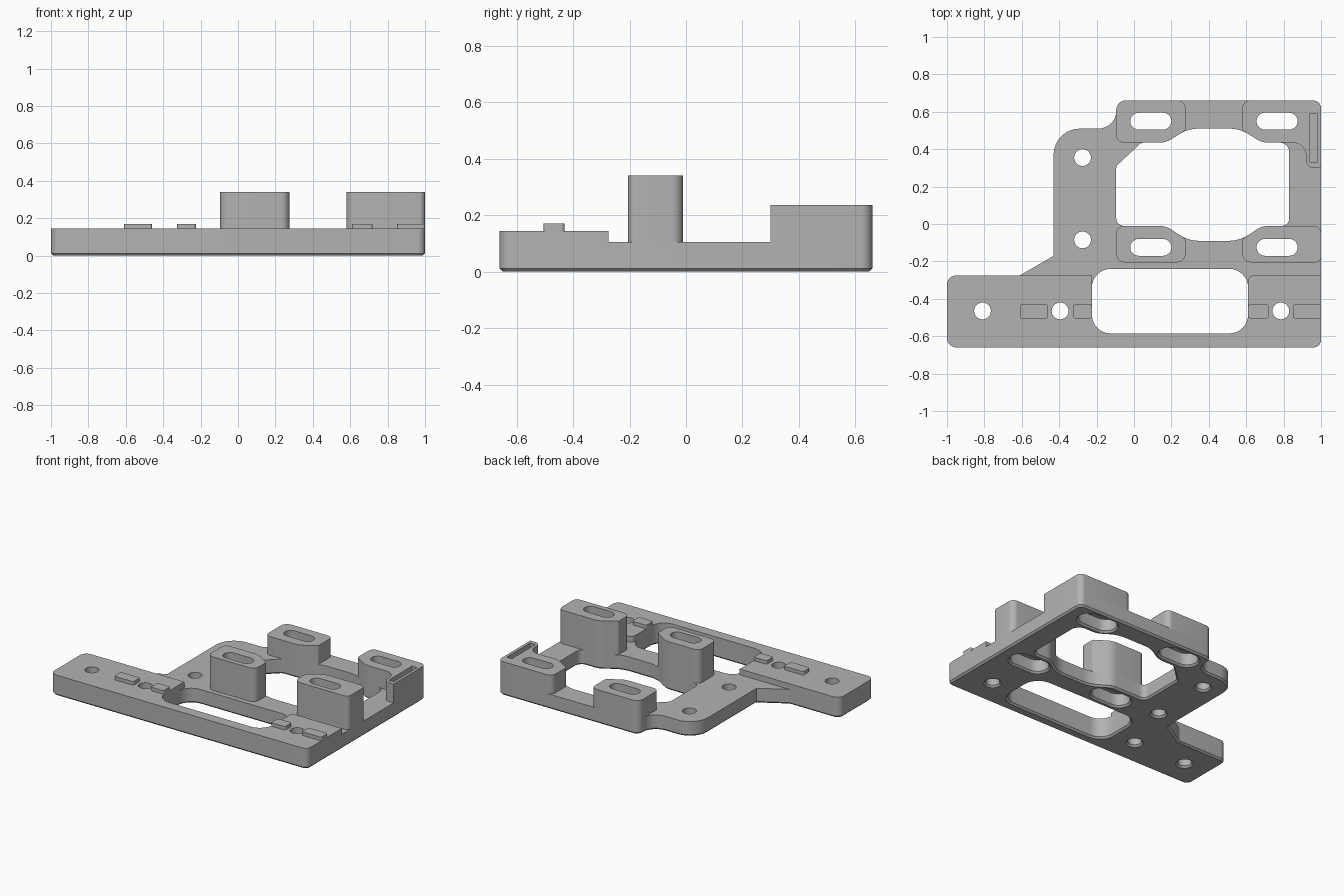
import bpy, bmesh, math
from mathutils import Vector, Matrix

if "Cube" in bpy.data.objects:
    bpy.data.objects.remove(bpy.data.objects["Cube"], do_unlink=True)

grey = bpy.data.materials.new("plain_grey")
grey.use_nodes = True
colour = (0.45, 0.45, 0.45, 1)
grey.diffuse_color = colour
grey.node_tree.nodes["Principled BSDF"].inputs["Base Color"].default_value = colour


def rounded(corners, steps=8):
    """Closed outline from (x, y) or (x, y, radius) corners."""
    out = []
    for i, c in enumerate(corners):
        p = Vector(c[:2])
        r = c[2] if len(c) > 2 else 0
        if not r:
            out.append(p)
            continue
        a = (Vector(corners[i - 1][:2]) - p).normalized()
        b = (Vector(corners[(i + 1) % len(corners)][:2]) - p).normalized()
        half = math.acos(max(-1, min(1, a.dot(b)))) / 2
        centre = p + (a + b).normalized() * r / math.sin(half)
        start = p + a * r / math.tan(half) - centre
        sweep = math.pi - 2 * half
        if a.x * b.y - a.y * b.x > 0:
            sweep = -sweep
        for k in range(steps + 1):
            out.append(centre + Matrix.Rotation(sweep * k / steps, 2) @ start)
    return out


def capsule(x, y, length, width, n=12):
    """Rounded slot along x; a circle when length equals width."""
    r, d = width / 2, (length - width) / 2
    pts = []
    for side in (1, -1):
        for k in range(n + (d > 0)):
            t = math.pi * (k / n - 0.5)
            pts.append(Vector((x + side * (d + r * math.cos(t)), y + side * r * math.sin(t))))
    return pts


def box(x0, x1, y0, y1, r=0.0):
    return rounded([(x0, y0, r), (x1, y0, r), (x1, y1, r), (x0, y1, r)])


def oriented(loop, ccw):
    area = sum(loop[i - 1].cross(p) for i, p in enumerate(loop))
    return loop if (area > 0) == ccw else loop[::-1]


def inset(loop, d):
    """Move a loop into the material by d."""
    out = []
    for i, p in enumerate(loop):
        e = (p - loop[i - 1]).normalized()
        f = (loop[(i + 1) % len(loop)] - p).normalized()
        n, m = Vector((-e.y, e.x)), Vector((-f.y, f.x))
        out.append(p + (n + m) * d / (1 + n.dot(m)))
    return out


def solid(name, outline, holes, levels):
    """Stack the outline with its holes through (z, inset) levels."""
    loops = [oriented(outline, True)] + [oriented(h, False) for h in holes]
    bm = bmesh.new()
    caps = {0: [], len(levels) - 1: []}
    for loop in loops:
        rings = [[bm.verts.new((p.x, p.y, z)) for p in (inset(loop, d) if d else loop)]
                 for z, d in levels]
        for low, high in zip(rings, rings[1:]):
            for i in range(len(low)):
                bm.faces.new((low[i - 1], low[i], high[i], high[i - 1]))
        for key, edges in caps.items():
            ring = rings[key]
            edges += [bm.edges.get((ring[i - 1], ring[i])) for i in range(len(ring))]
    for edges in caps.values():
        bmesh.ops.triangle_fill(bm, edges=edges, use_beauty=True, normal=(0, 0, 1))
    bmesh.ops.recalc_face_normals(bm, faces=bm.faces)
    mesh = bpy.data.meshes.new(name)
    bm.to_mesh(mesh)
    bm.free()
    mesh.materials.append(grey)
    obj = bpy.data.objects.new(name, mesh)
    bpy.context.collection.objects.link(obj)
    bpy.ops.object.select_all(action='DESELECT')
    obj.select_set(True)
    bpy.context.view_layer.objects.active = obj
    bpy.ops.object.shade_smooth_by_angle(angle=math.radians(30))
    return obj


PLATE, RAIL, TAB = 0.105, 0.145, 0.17
FRONT, BACK, RECESS = 0.34, 0.237, 0.095
MID = 0.4275                      # symmetry line of the posts
SLOT_X = (0.09, 2 * MID - 0.09)
SLOT_Y = (-0.125, 0.55)

# Openings shared by the plate
rail_holes = [capsule(x, -0.465, 0.09, 0.09) for x in (-0.81, -0.395, 0.785)]
side_holes = [capsule(-0.275, y, 0.09, 0.09) for y in (0.355, -0.085)]
recesses = [capsule(x, y, 0.28, 0.145) for x in SLOT_X for y in SLOT_Y]
large_opening = rounded([
    (-0.095, -0.01, 0.04), (0.17, -0.01, 0.12), (0.29, -0.09, 0.2), (0.565, -0.09, 0.2),
    (0.685, -0.01, 0.12), (0.83, -0.01, 0.04), (0.83, 0.435, 0.05), (0.685, 0.435, 0.12),
    (0.565, 0.51, 0.2), (0.29, 0.51, 0.2), (0.17, 0.435, 0.12), (0.04, 0.435, 0.03),
    (-0.095, 0.31, 0.03)])
front_opening = box(-0.225, 0.61, -0.585, -0.24, 0.1)

# Base plate with chamfered underside
solid("base_plate", rounded([
    (-1, -0.66, 0.05), (1, -0.66, 0.04), (1, 0.66, 0.04), (-0.095, 0.66, 0.05),
    (-0.095, 0.51, 0.095), (-0.43, 0.51, 0.14), (-0.43, -0.17), (-0.61, -0.275),
    (-1, -0.275, 0.05)]),
    rail_holes + side_holes + recesses + [large_opening, front_opening],
    [(0, 0.012), (0.012, 0), (PLATE, 0)])

# Raised front rail and its locating tabs
solid("front_rail", rounded([
    (-1, -0.66, 0.05), (1, -0.66, 0.04), (1, -0.275), (0.61, -0.275, 0.03),
    (0.61, -0.585, 0.1), (-0.225, -0.585, 0.1), (-0.225, -0.275), (-1, -0.275, 0.05)]),
    rail_holes, [(PLATE, 0), (RAIL, 0)])
for i, (x0, x1) in enumerate([(-0.61, -0.46), (-0.325, -0.225), (0.61, 0.72), (0.85, 1)]):
    solid(f"locating_tab_{i + 1}", box(x0, x1, -0.505, -0.43, 0.012), [],
          [(RAIL - 0.01, 0), (TAB, 0)])


def slot(x, y):
    return capsule(x, y, 0.22, 0.09)


# Slotted posts, with the inner corners following the large opening
solid("front_right_post", rounded([
    (-0.095, -0.205, 0.045), (0.275, -0.205, 0.045), (0.275, -0.08, 0.015),
    (0.17, -0.01, 0.12), (-0.095, -0.01, 0.04)]),
    [slot(SLOT_X[0], SLOT_Y[0])], [(RECESS, 0), (FRONT, 0)])
solid("front_left_post", rounded([
    (0.58, -0.205, 0.045), (1, -0.205, 0.03), (1, -0.01, 0.04),
    (0.685, -0.01, 0.12), (0.58, -0.08, 0.015)]),
    [slot(SLOT_X[1], SLOT_Y[0])], [(RECESS, 0), (FRONT, 0)])
solid("back_right_post", rounded([
    (-0.095, 0.435, 0.04), (0.17, 0.435, 0.12), (0.275, 0.5, 0.015),
    (0.275, 0.66, 0.04), (-0.095, 0.66, 0.05)]),
    [slot(SLOT_X[0], SLOT_Y[1])], [(RECESS, 0), (BACK, 0)])

# Back left post carries a side rib with a narrow groove in its top
rib_post = rounded([
    (0.58, 0.66, 0.04), (0.58, 0.5, 0.015), (0.685, 0.435, 0.12), (0.92, 0.435, 0.07),
    (0.92, 0.3, 0.04), (1, 0.3), (1, 0.66, 0.04)])
groove = box(0.94, 0.98, 0.33, 0.59)
GROOVE_FLOOR = BACK - 0.05
solid("back_left_post", rib_post, [slot(SLOT_X[1], SLOT_Y[1])],
      [(RECESS, 0), (GROOVE_FLOOR, 0)])
solid("back_left_post_top", rib_post, [slot(SLOT_X[1], SLOT_Y[1]), groove],
      [(GROOVE_FLOOR, 0), (BACK, 0)])
